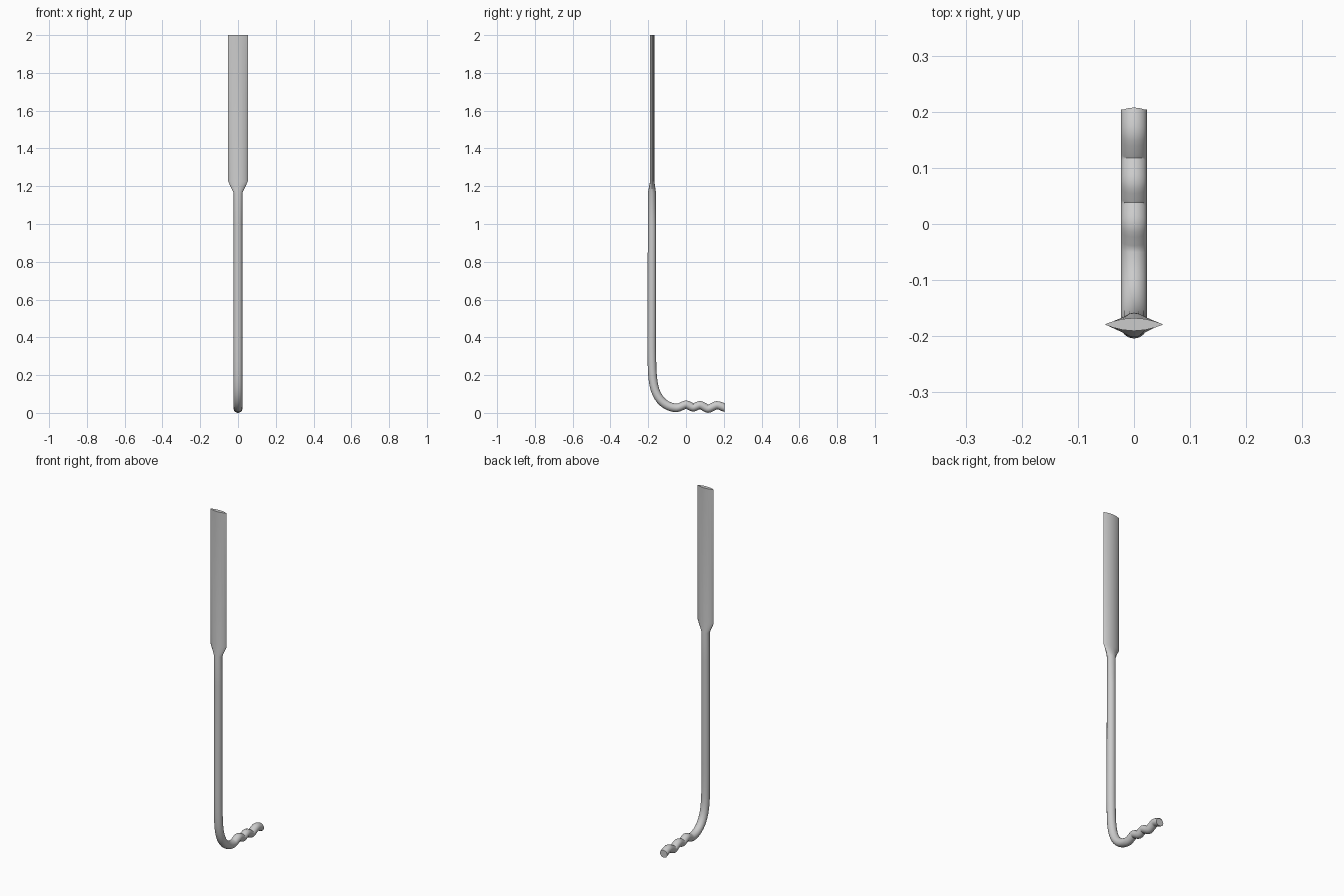
import bpy, bmesh, math
from mathutils import Vector

if "Cube" in bpy.data.objects:
    bpy.data.objects.remove(bpy.data.objects["Cube"])

SIDES = 16

# centre line of the rod in the y-z plane, from the end of the hook upwards
HOOK = [(0.204, 0.032), (0.185, 0.041), (0.163, 0.046), (0.14, 0.037), (0.117, 0.027),
        (0.095, 0.038), (0.075, 0.047), (0.057, 0.041), (0.038, 0.034), (0.02, 0.042),
        (0.0, 0.050), (-0.022, 0.041), (-0.05, 0.032), (-0.095, 0.043), (-0.135, 0.074),
        (-0.163, 0.125), (-0.177, 0.2), (-0.181, 0.32), (-0.181, 0.46)]


def catmull(points, steps):
    p = [Vector(q) for q in points]
    p = [2 * p[0] - p[1]] + p + [2 * p[-1] - p[-2]]
    out = []
    for a, b, c, d in zip(p, p[1:], p[2:], p[3:]):
        for i in range(steps):
            t = i / steps
            out.append(0.5 * (2 * b + (c - a) * t + (2 * a - 5 * b + 4 * c - d) * t * t
                              + (3 * b - a - 3 * c + d) * t ** 3))
    return out + [p[-2]]


def ring(bm, centre, normal, half_w, half_t, pointed):
    """Cross-section: an ellipse, or a pointed lens for the flat blade."""
    verts = []
    for i in range(SIDES):
        a = 2 * math.pi * i / SIDES
        s = math.sin(a)
        v = half_t * (s * abs(s) if pointed else s)
        verts.append(bm.verts.new((half_w * math.cos(a),
                                   centre[0] + normal[0] * v, centre[1] + normal[1] * v)))
    return verts


bm = bmesh.new()
rings = []

# wavy hook and bend
path = catmull(HOOK, 3)
for i, c in enumerate(path):
    t = (path[min(i + 1, len(path) - 1)] - path[max(i - 1, 0)]).normalized()
    if i == 0:
        t = Vector((-1, 0))
    if i == len(path) - 1:
        t = Vector((0, 1))
    r = 0.0215 if c.x > -0.05 else 0.0228
    rings.append(ring(bm, c, Vector((-t.y, t.x)), 0.0235, r, False))

# straight shaft, shoulder and flat blade: y, z, half width, half thickness, pointed
for y, z, w, h, pointed in [(-0.180, 1.0, 0.023, 0.022, False),
                            (-0.180, 1.165, 0.023, 0.0215, False),
                            (-0.179, 1.225, 0.052, 0.0115, True),
                            (-0.179, 2.0, 0.052, 0.0115, True)]:
    rings.append(ring(bm, (y, z), (-1, 0), w, h, pointed))

for a, b in zip(rings, rings[1:]):
    for i in range(SIDES):
        j = (i + 1) % SIDES
        bm.faces.new((a[i], a[j], b[j], b[i]))
bm.faces.new(rings[0])
bm.faces.new(rings[-1])
bmesh.ops.recalc_face_normals(bm, faces=bm.faces)

# rest exactly on the ground
low = min(v.co.z for v in bm.verts)
for v in bm.verts:
    if v.co.z < 0.5:
        v.co.z -= low

mesh = bpy.data.meshes.new("hooked_bar")
bm.to_mesh(mesh)
bm.free()
bar = bpy.data.objects.new("hooked_bar", mesh)
bpy.context.collection.objects.link(bar)
bpy.context.view_layer.objects.active = bar
bar.select_set(True)
bpy.ops.object.shade_smooth_by_angle(angle=math.radians(30))
